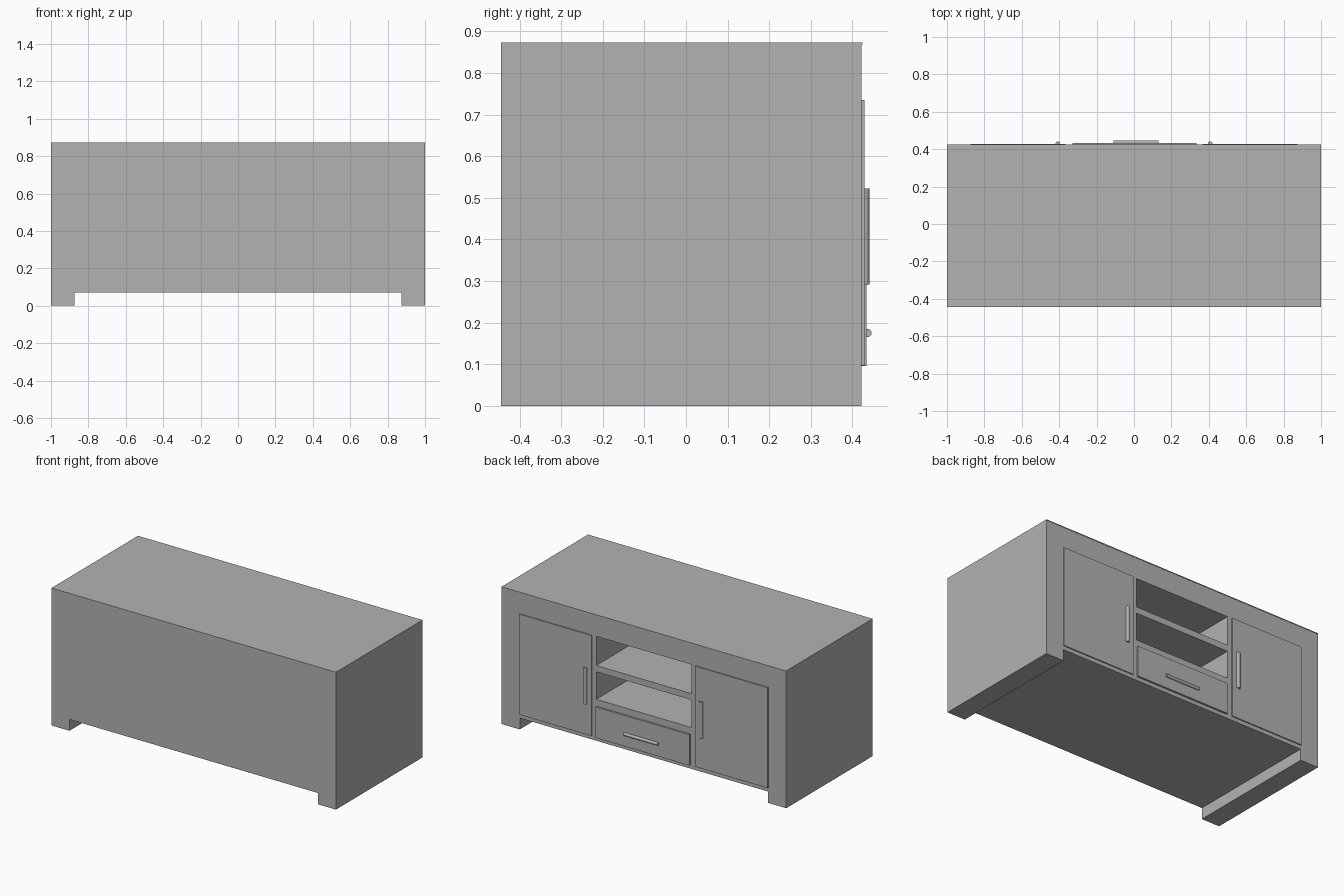
import bpy
import bmesh
from math import pi
from mathutils import Matrix, Vector

if "Cube" in bpy.data.objects:
    bpy.data.objects.remove(bpy.data.objects["Cube"], do_unlink=True)

GREY = (0.45, 0.45, 0.45, 1)
grey = bpy.data.materials.new("plain grey")
grey.use_nodes = True
grey.diffuse_color = GREY
grey.node_tree.nodes["Principled BSDF"].inputs["Base Color"].default_value = GREY

BACK, FRONT = -0.445, 0.422
TOP = 0.873


def finish(name, bm):
    bmesh.ops.recalc_face_normals(bm, faces=bm.faces[:])
    mesh = bpy.data.meshes.new(name)
    bm.to_mesh(mesh)
    bm.free()
    mesh.materials.append(grey)
    obj = bpy.data.objects.new(name, mesh)
    bpy.context.collection.objects.link(obj)
    return obj


def box(name, x, y, z):
    bm = bmesh.new()
    bmesh.ops.create_cube(bm, size=1)
    for v in bm.verts:
        v.co = Vector((r[0] if c < 0 else r[1] for c, r in zip(v.co, (x, y, z))))
    return finish(name, bm)


def rod(name, center, length, radius, axis):
    bm = bmesh.new()
    turn = Matrix.Rotation(pi / 2, 4, "Y") if axis == "X" else Matrix()
    bmesh.ops.create_cone(bm, cap_ends=True, segments=16, radius1=radius,
                          radius2=radius, depth=length,
                          matrix=Matrix.Translation(center) @ turn)
    obj = finish(name, bm)
    bpy.ops.object.select_all(action="DESELECT")
    obj.select_set(True)
    bpy.context.view_layer.objects.active = obj
    bpy.ops.object.shade_smooth_by_angle()
    return obj


# Carcass: one profile with two feet, extruded through the depth
half = [(1, TOP - 0.005), (1, 0), (0.873, 0), (0.873, 0.072)]
outline = half + [(-x, z) for x, z in reversed(half)]
bm = bmesh.new()
face = bm.faces.new([bm.verts.new((x, BACK, z)) for x, z in outline])
extruded = bmesh.ops.extrude_face_region(bm, geom=[face])["geom"]
bmesh.ops.translate(bm, vec=(0, FRONT - BACK, 0),
                    verts=[g for g in extruded if isinstance(g, bmesh.types.BMVert)])
carcass = finish("carcass", bm)

# Two open shelf bays, closed at the back
bpy.context.view_layer.objects.active = carcass
for bay in ((0.335, 0.51), (0.55, 0.735)):
    cutter = box("bay_cutter", (-0.335, 0.335), (BACK + 0.025, FRONT + 0.1), bay)
    cutter.hide_render = True
    cut = carcass.modifiers.new("bay", "BOOLEAN")
    cut.operation = "DIFFERENCE"
    cut.solver = "EXACT"
    cut.object = cutter
    bpy.ops.object.modifier_apply(modifier=cut.name)
    bpy.data.objects.remove(cutter, do_unlink=True)

# Thin top sheet
box("top_sheet", (-1, 1), (BACK, FRONT + 0.002), (TOP - 0.005, TOP))

# Doors and their upright handles
for side, s in (("left", 1), ("right", -1)):
    box(side + "_door", sorted((s * 0.365, s * 0.875)),
        (FRONT - 0.01, FRONT + 0.007), (0.097, 0.735))
    rod(side + "_door_handle", (s * 0.407, FRONT + 0.007, 0.407), 0.23, 0.012, "Z")

# Drawer and its handle
box("drawer_front", (-0.328, 0.333), (FRONT - 0.01, FRONT + 0.012), (0.096, 0.292))
rod("drawer_handle", (0.01, FRONT + 0.014, 0.175), 0.24, 0.01, "X")
